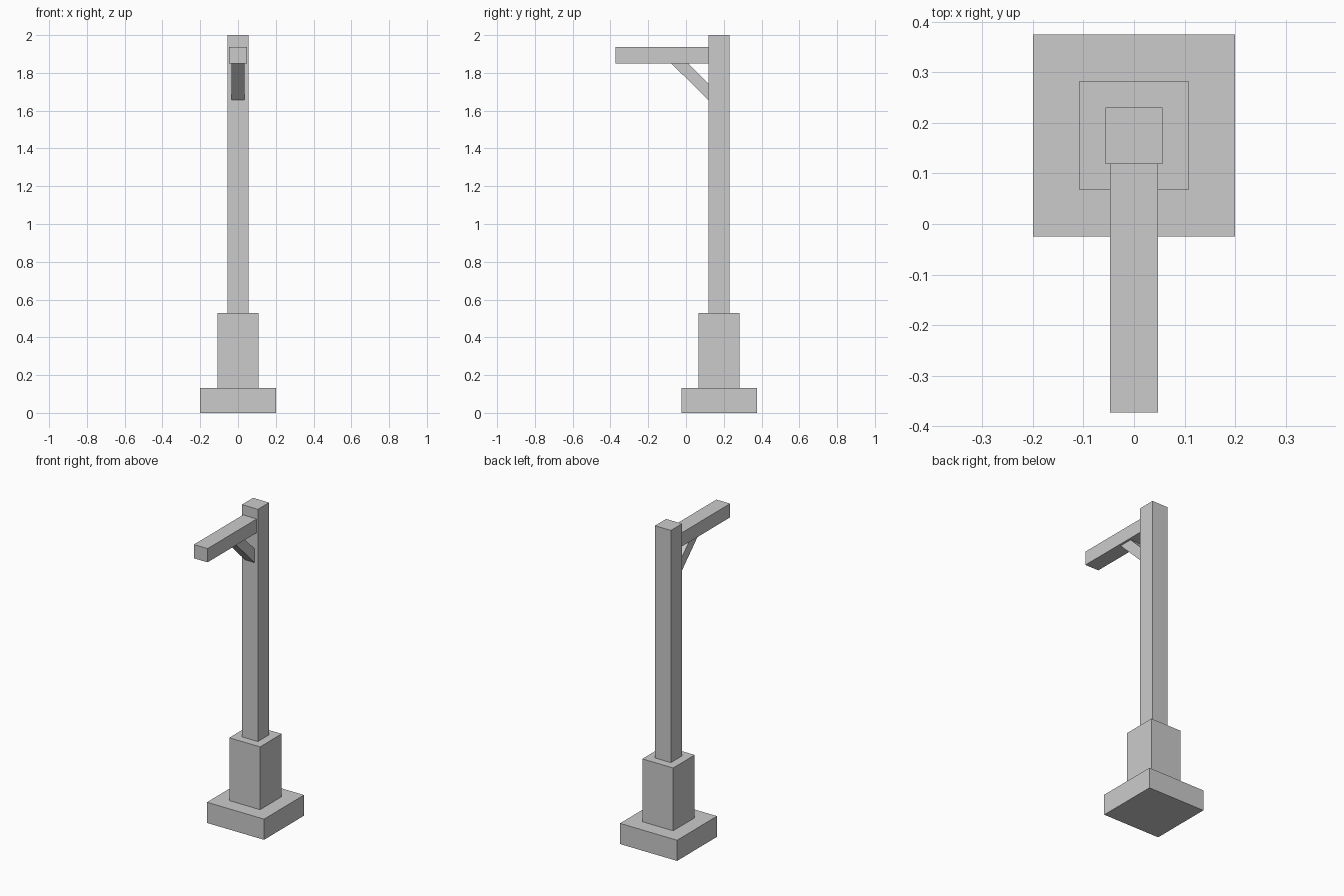
import bpy, bmesh
from mathutils import Vector

if "Cube" in bpy.data.objects:
    bpy.data.objects.remove(bpy.data.objects["Cube"])


def prism(name, half_width, profile):
    """Extrude a (y, z) profile symmetrically along x."""
    bm = bmesh.new()
    face = bm.faces.new([bm.verts.new((-half_width, y, z)) for y, z in profile])
    ext = bmesh.ops.extrude_face_region(bm, geom=[face])
    moved = [v for v in ext["geom"] if isinstance(v, bmesh.types.BMVert)]
    bmesh.ops.translate(bm, verts=moved, vec=Vector((2 * half_width, 0, 0)))
    bmesh.ops.recalc_face_normals(bm, faces=bm.faces)
    mesh = bpy.data.meshes.new(name)
    bm.to_mesh(mesh)
    bm.free()
    obj = bpy.data.objects.new(name, mesh)
    bpy.context.collection.objects.link(obj)
    return obj


def box(name, half_width, y0, y1, z0, z1):
    return prism(name, half_width, [(y0, z0), (y1, z0), (y1, z1), (y0, z1)])


# Stacked square column: name, half width, bottom, top
AXIS_Y = 0.175
for name, half, z0, z1 in [
    ("base_slab", 0.2, 0.0, 0.131),
    ("pedestal", 0.108, 0.131, 0.529),
    ("post", 0.056, 0.529, 2.0),
]:
    box(name, half, AXIS_Y - half, AXIS_Y + half, z0, z1)

# Horizontal arm reaching forward from the post
POST_FRONT = AXIS_Y - 0.056
ARM_BOTTOM = 1.85
box("arm", 0.048, -0.373, POST_FRONT, ARM_BOTTOM, 1.937)

# Diagonal brace between arm and post
prism("brace", 0.034, [
    (-0.078, ARM_BOTTOM), (POST_FRONT, 1.656),
    (POST_FRONT, 1.742), (0.011, ARM_BOTTOM),
])
